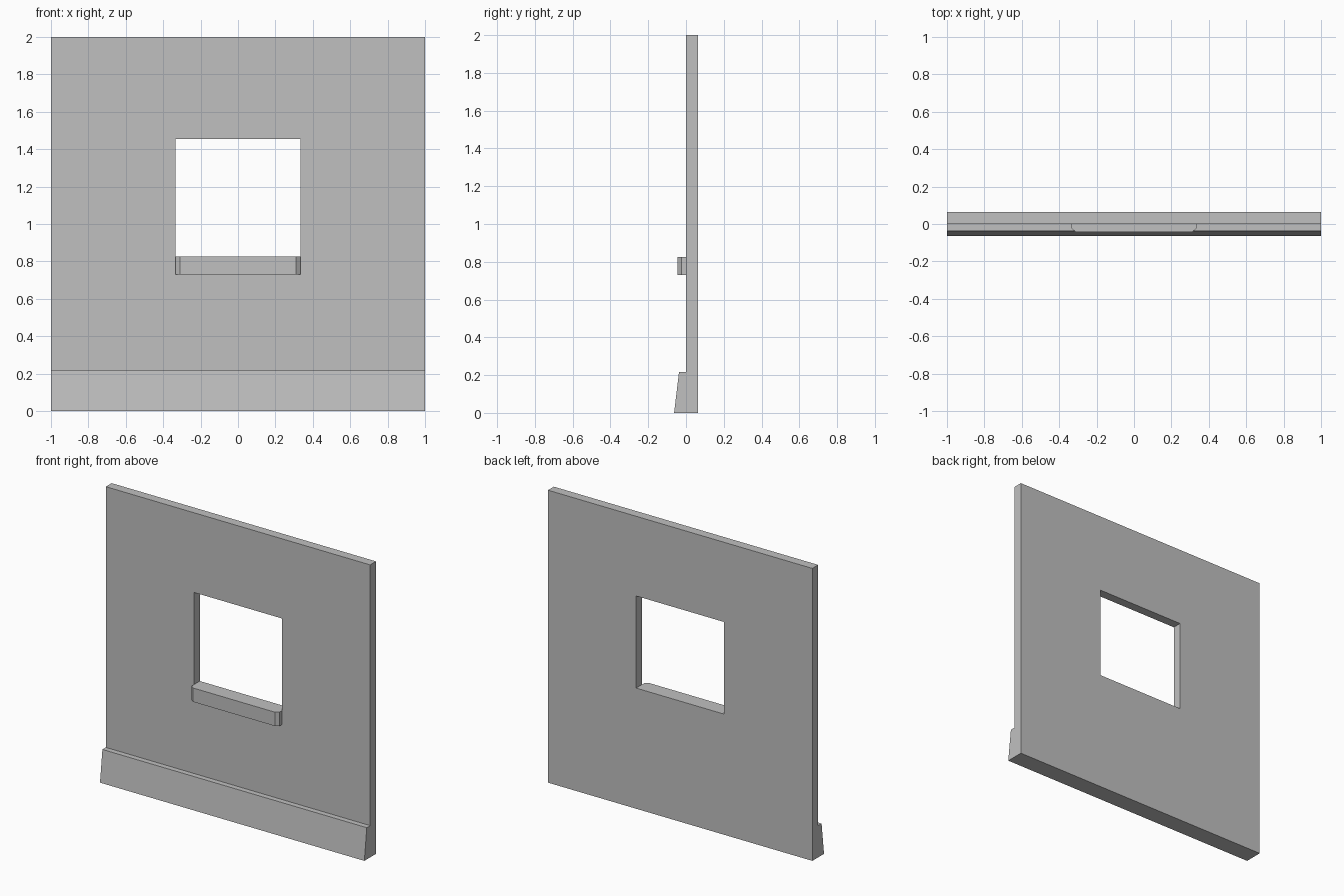
import bpy
import bmesh
from mathutils import Vector

cube = bpy.data.objects.get("Cube")
if cube:
    bpy.data.objects.remove(cube, do_unlink=True)

WALL_FRONT, WALL_BACK = 0.0, 0.063
WINDOW_HALF, WINDOW_BOTTOM, WINDOW_TOP = 0.333, 0.825, 1.455

grey = bpy.data.materials.new("plaster_grey")
grey.use_nodes = True
grey.diffuse_color = (0.53, 0.53, 0.53, 1)
grey.node_tree.nodes["Principled BSDF"].inputs["Base Color"].default_value = grey.diffuse_color


def extruded(name, points, faces, offset):
    """Build flat faces from points and extrude them into a solid."""
    bm = bmesh.new()
    verts = [bm.verts.new(p) for p in points]
    flat = [bm.faces.new([verts[i] for i in f]) for f in faces]
    moved = bmesh.ops.extrude_face_region(bm, geom=flat, use_keep_orig=True)["geom"]
    bmesh.ops.translate(bm, vec=Vector(offset),
                        verts=[g for g in moved if isinstance(g, bmesh.types.BMVert)])
    bmesh.ops.recalc_face_normals(bm, faces=bm.faces)
    mesh = bpy.data.meshes.new(name)
    bm.to_mesh(mesh)
    bm.free()
    mesh.materials.append(grey)
    obj = bpy.data.objects.new(name, mesh)
    bpy.context.collection.objects.link(obj)
    return obj


def rectangle(half, bottom, top):
    return [(x, WALL_FRONT, z) for x, z in
            ((-half, bottom), (half, bottom), (half, top), (-half, top))]


# Wall with a square window opening
ring = [(i, (i + 1) % 4, (i + 1) % 4 + 4, i + 4) for i in range(4)]
extruded("wall", rectangle(1, 0, 2) + rectangle(WINDOW_HALF, WINDOW_BOTTOM, WINDOW_TOP),
         ring, (0, WALL_BACK - WALL_FRONT, 0))

# Sloping plinth along the foot of the wall
plinth = [(-1, WALL_FRONT, 0), (-1, -0.063, 0), (-1, -0.037, 0.217), (-1, WALL_FRONT, 0.217)]
extruded("plinth", plinth, [range(4)], (2, 0, 0))

# Window sill with chamfered front corners
half_sill = [(WINDOW_HALF, WALL_FRONT), (WINDOW_HALF, -0.025), (WINDOW_HALF - 0.024, -0.044)]
sill = half_sill + [(-x, y) for x, y in reversed(half_sill)]
extruded("window_sill", [(x, y, 0.73) for x, y in sill], [range(len(sill))],
         (0, 0, WINDOW_BOTTOM - 0.73))
